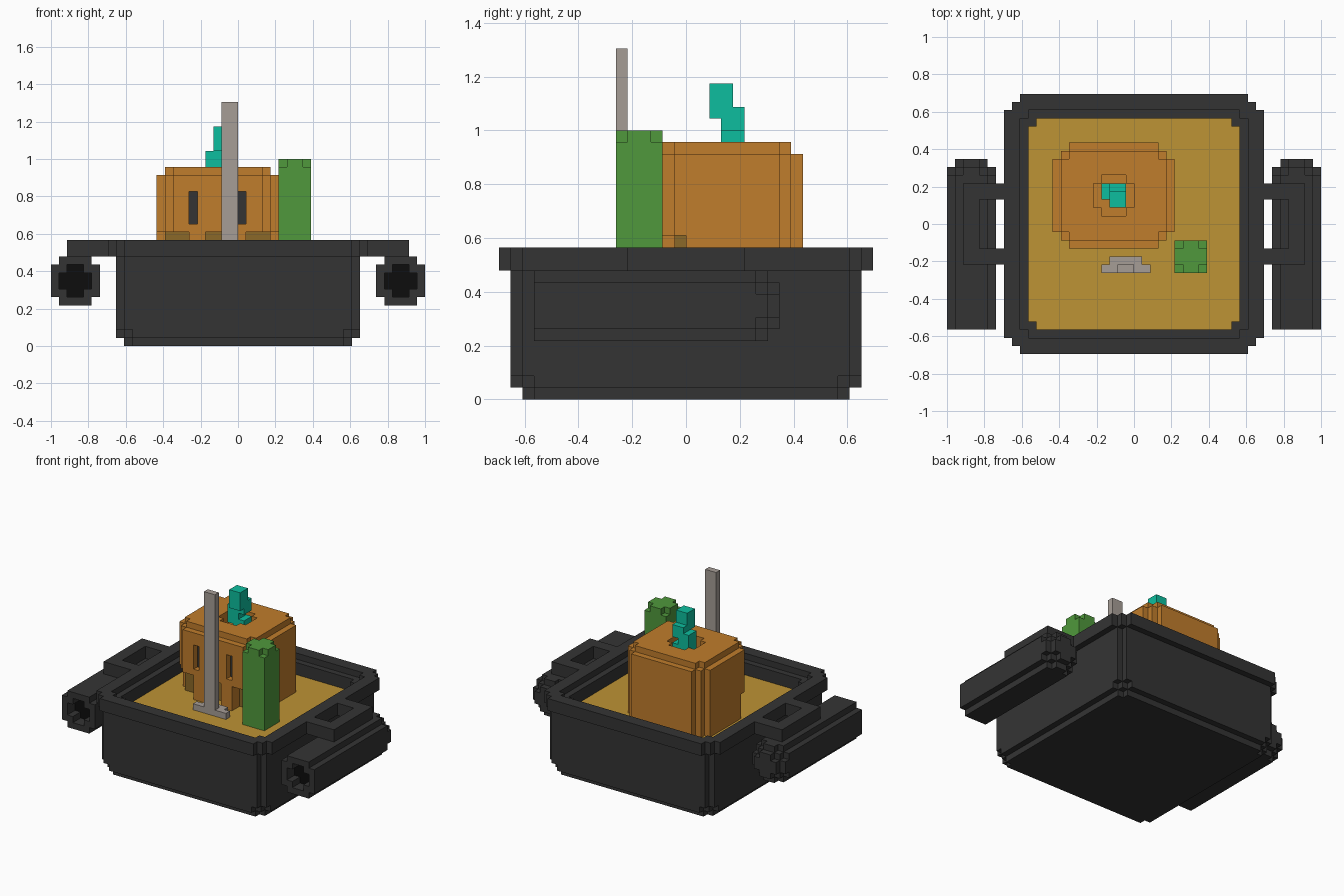
import bpy, bmesh, math
from mathutils import Vector

cube = bpy.data.objects.get("Cube")
if cube:
    bpy.data.objects.remove(cube, do_unlink=True)

U = 1 / 23  # size of one block


def material(name, r, g, b):
    m = bpy.data.materials.new(name)
    m.use_nodes = True
    m.diffuse_color = (r, g, b, 1)
    m.node_tree.nodes["Principled BSDF"].inputs["Base Color"].default_value = (r, g, b, 1)
    return m


IRON = material("dark iron", .034, .034, .034)
BLACK = material("black", .004, .004, .004)
SAND = material("sand", .515, .292, .035)
ORANGE = material("orange", .527, .205, .025)
OLIVE = material("olive brown", .258, .138, .021)
GREEN = material("leaf green", .08, .314, .045)
TEAL = material("teal", .004, .515, .342)
GREY = material("warm grey", .381, .337, .305)

# The six cell sides: outward direction, then the four corners in order
SIDES = []
for axis in range(3):
    a, b = (axis + 1) % 3, (axis + 2) % 3
    for end in (0, 1):
        loop = []
        for s, t in ((0, 0), (1, 0), (1, 1), (0, 1)):
            c = [0, 0, 0]
            c[axis], c[a], c[b] = end, s, t
            loop.append(tuple(c))
        step = [0, 0, 0]
        step[axis] = 1 if end else -1
        SIDES.append((tuple(step), loop if end else loop[::-1]))


def build(name, boxes):
    """Fill, repaint or (material None) carve block boxes, then skin them."""
    cells = {}
    for mat, x0, x1, y0, y1, z0, z1 in boxes:
        for x in range(x0, x1):
            for y in range(y0, y1):
                for z in range(z0, z1):
                    if mat is None:
                        cells.pop((x, y, z), None)
                    else:
                        cells[x, y, z] = mat
    mats = list(dict.fromkeys(cells.values()))
    bm, verts = bmesh.new(), {}
    for cell, mat in cells.items():
        for step, loop in SIDES:
            if tuple(p + q for p, q in zip(cell, step)) in cells:
                continue
            corners = []
            for c in loop:
                key = tuple(p + q for p, q in zip(cell, c))
                if key not in verts:
                    verts[key] = bm.verts.new(Vector(key) * U)
                corners.append(verts[key])
            bm.faces.new(corners).material_index = mats.index(mat)
    # Merge coplanar blocks into large flat faces
    bmesh.ops.dissolve_limit(bm, angle_limit=math.radians(1), verts=bm.verts[:],
                             edges=bm.edges[:], delimit={'MATERIAL', 'NORMAL'})
    bmesh.ops.triangulate(bm, faces=[f for f in bm.faces if len(f.verts) > 4])
    mesh = bpy.data.meshes.new(name)
    bm.to_mesh(mesh)
    bm.free()
    for m in mats:
        mesh.materials.append(m)
    obj = bpy.data.objects.new(name, mesh)
    bpy.context.collection.objects.link(obj)
    return obj


def stepped(mat, x0, x1, y0, y1, z0, z1, n=1):
    """Box whose upright corners are cut in n steps."""
    return [(mat, x0 + k, x1 - k, y0 + n - k, y1 - n + k, z0, z1) for k in range(n + 1)]


def stepped_y(mat, x0, x1, z0, z1, y0, y1, n=1):
    """Bar along y whose long corners are cut in n steps."""
    return [(mat, x0 + k, x1 - k, y0, y1, z0 + n - k, z1 - n + k) for k in range(n + 1)]


# Square pan: stepped foot, walls, wide rim and a two-step opening
build("pan", stepped(IRON, -14, 14, -14, 14, 0, 1)
      + stepped(IRON, -15, 15, -15, 15, 1, 2, 2)
      + stepped(IRON, -15, 15, -15, 15, 2, 11)
      + stepped(IRON, -16, 16, -16, 16, 11, 13, 2)
      + stepped(None, -13, 13, -13, 13, 9, 12)
      + stepped(None, -14, 14, -14, 14, 12, 13))

# Sand bed
build("sand_bed", stepped(SAND, -13, 13, -13, 13, 9, 10))

# Side brackets and hollow side tubes, mirrored
bracket = [(IRON, 16, 21, -5, 5, 11, 13), (None, 16, 19, -3, 3, 11, 13)]
tube = (stepped_y(IRON, 17, 23, 5, 11, -13, 6)
        + stepped_y(IRON, 17, 23, 5, 11, 6, 7, 2)
        + stepped_y(IRON, 18, 22, 6, 10, 7, 8)
        + stepped_y(None, 18, 22, 6, 10, -13, -11)
        + stepped_y(BLACK, 18, 22, 6, 10, -11, -10))


def mirrored(boxes):
    return [(m, -x1, -x0, *rest) for m, x0, x1, *rest in boxes]


for side, flip in (("left", False), ("right", True)):
    for part, boxes in (("bracket", bracket), ("tube", tube)):
        build(f"{side}_{part}", mirrored(boxes) if flip else boxes)

# Hut: rounded block with a roof step, chimney hole, eye slots and a gapped base
hut = (stepped(ORANGE, -10, 5, -3, 10, 10, 21, 2)
       + stepped(ORANGE, -9, 4, -2, 9, 21, 22)
       + stepped(None, -5, 0, 1, 6, 20, 22))
for x in (-6, 0):  # eye slots
    hut += [(None, x, x + 1, -3, -2, 15, 19), (IRON, x, x + 1, -2, -1, 15, 19)]
for x in (-9, -4, 1):  # base openings
    hut += [(None, x, x + 3, -3, -1, 10, 14), (OLIVE, x, x + 3, -1, 0, 10, 14)]
for x in (-10, 4):  # cut front corners
    hut.append((None, x, x + 1, -3, 0, 10, 14))
build("hut", hut)

# Zigzag smoke
build("smoke", [(TEAL, -3, -1, 3, 5, 20, 22), (TEAL, -4, -2, 3, 5, 21, 24),
                (TEAL, -3, -1, 3, 5, 23, 25), (TEAL, -3, -1, 2, 4, 24, 27)])

# Green pillar with notched top corners
build("green_pillar", [(GREEN, 5, 9, -6, -2, 10, 22)]
      + stepped(GREEN, 5, 9, -6, -2, 22, 23))

# Pole on a small foot
build("pole", [(GREY, -2, 0, -6, -5, 10, 30), (GREY, -4, 2, -6, -5, 10, 11),
               (GREY, -3, 1, -5, -4, 10, 11)])
